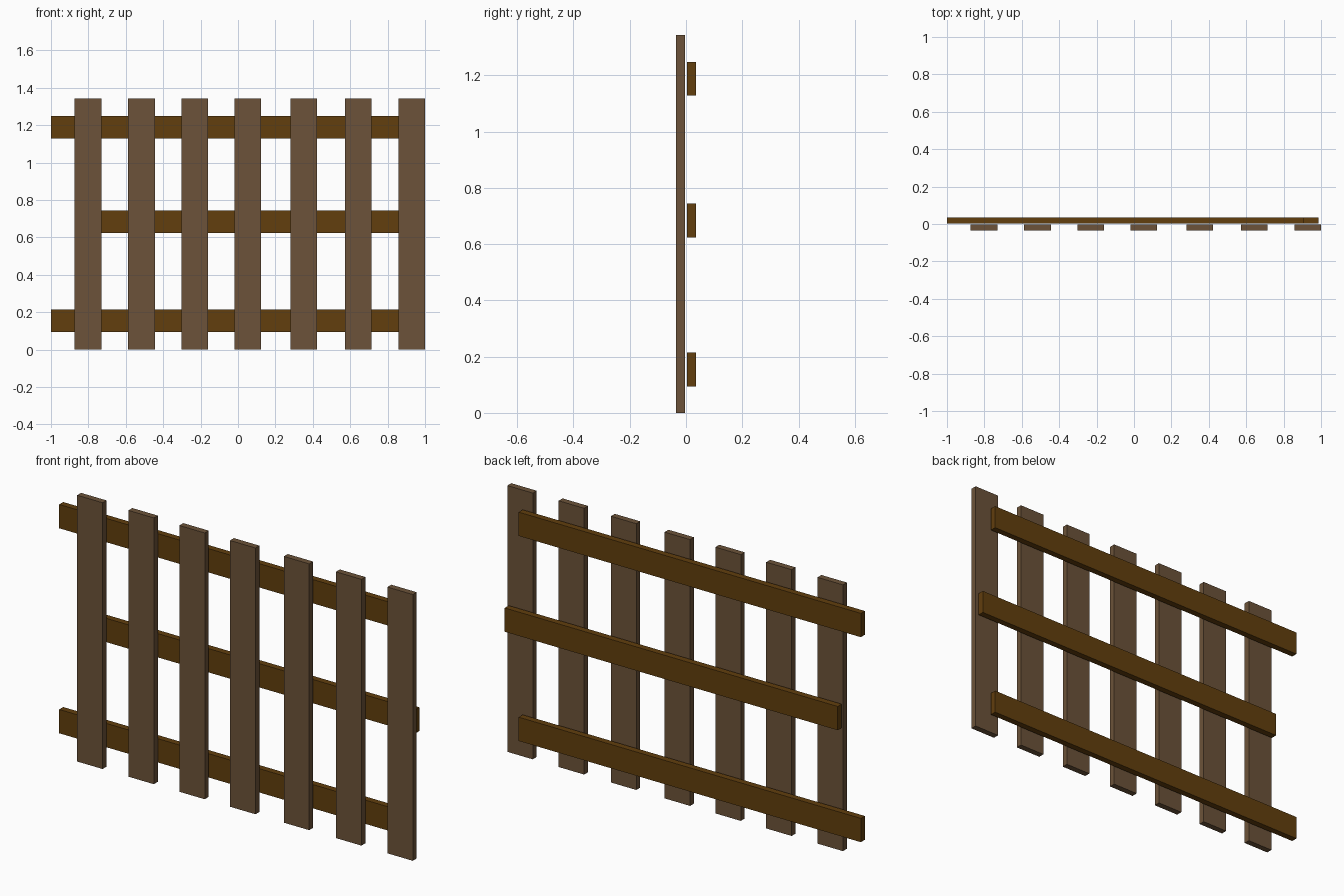
import bpy

if "Cube" in bpy.data.objects:
    bpy.data.objects.remove(bpy.data.objects["Cube"])


def material(name, rgb):
    m = bpy.data.materials.new(name)
    m.diffuse_color = (*rgb, 1.0)
    m.use_nodes = True
    m.node_tree.nodes["Principled BSDF"].inputs["Base Color"].default_value = m.diffuse_color
    return m


def board(name, x, y, z, mat):
    """Box spanning the (min, max) pairs x, y and z."""
    centre = [(a + b) / 2 for a, b in (x, y, z)]
    size = [b - a for a, b in (x, y, z)]
    bpy.ops.mesh.primitive_cube_add(size=1, location=centre)
    ob = bpy.context.object
    ob.name = name
    ob.scale = size
    bpy.ops.object.transform_apply(location=False, rotation=False, scale=True)
    ob.data.materials.append(mat)


picket_wood = material("grey brown wood", (0.15, 0.086, 0.041))
rail_wood = material("dark golden wood", (0.122, 0.049, 0.004))

# upright pickets on the front, slightly unevenly spaced
for i, x in enumerate((-0.802, -0.516, -0.232, 0.051, 0.351, 0.642, 0.929)):
    board(f"picket_{i + 1}", (x - 0.071, x + 0.071), (-0.035, -0.004),
          (0, 1.343), picket_wood)

# horizontal rails on the back; the middle one is shifted to the right
for name, x0, x1, z in (("bottom_rail", -1.0, 0.909, 0.154),
                        ("middle_rail", -0.871, 0.987, 0.684),
                        ("top_rail", -1.0, 0.909, 1.188)):
    board(name, (x0, x1), (0.003, 0.035), (z - 0.06, z + 0.06), rail_wood)
